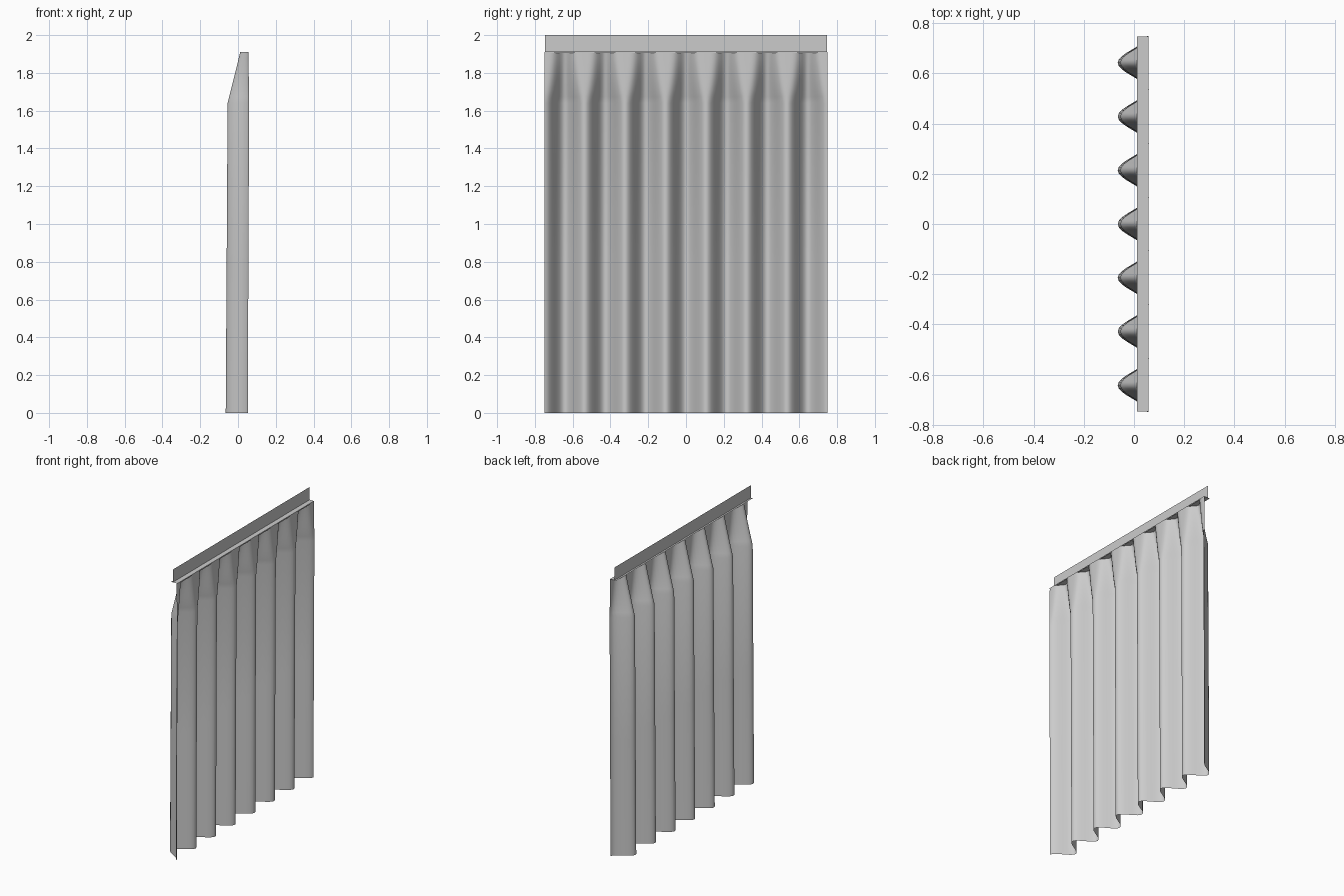
import bpy
from math import cos, pi

if "Cube" in bpy.data.objects:
    bpy.data.objects.remove(bpy.data.objects["Cube"])

HALF = 0.75          # half width of the curtain
FOLDS = 7
PITCH = 2 * HALF / FOLDS


def make_mesh(name, verts, faces, smooth=False):
    mesh = bpy.data.meshes.new(name)
    mesh.from_pydata(verts, [], faces)
    if smooth:
        mesh.polygons.foreach_set("use_smooth", [True] * len(mesh.polygons))
    obj = bpy.data.objects.new(name, mesh)
    bpy.context.collection.objects.link(obj)
    return obj


def grid_faces(rows, cols):
    return [(r * cols + c, r * cols + c + 1, (r + 1) * cols + c + 1, (r + 1) * cols + c)
            for r in range(rows - 1) for c in range(cols - 1)]


def sheet(name, profile, half):
    """Thin sheet: an (x, z) profile stretched along y."""
    verts = [(x, y, z) for y in (-half, half) for x, z in profile]
    return make_mesh(name, verts, grid_faces(2, len(profile)))


# Pleated fabric: rows of (height, deepest x, outermost x, fold sharpness)
levels = [(0, -0.065, 0.052, 1.0), (0.8, -0.06, 0.055, 1.0), (1.64, -0.055, 0.059, 1.0)]
for i in range(1, 9):
    t = i / 8
    levels.append((1.64 + 0.27 * t, -0.055 + 0.067 * t, 0.059 - 0.004 * t, 1 + 2 * t))

cols = FOLDS * 16 + 1
verts = []
for z, deep, out, power in levels:
    for c in range(cols):
        y = -HALF + 2 * HALF * c / (cols - 1)
        fold = (0.5 + 0.5 * cos(2 * pi * y / PITCH)) ** power
        verts.append((out + (deep - out) * fold, y, z))
make_mesh("curtain_fabric", verts, grid_faces(len(levels), cols), smooth=True)

# Header: upright board and the flat track below it
sheet("header_board", [(0.025, 1.912), (0.025, 2.0)], 0.747)
sheet("curtain_track", [(0.012, 1.912), (0.058, 1.912), (0.058, 1.904)], 0.747)
